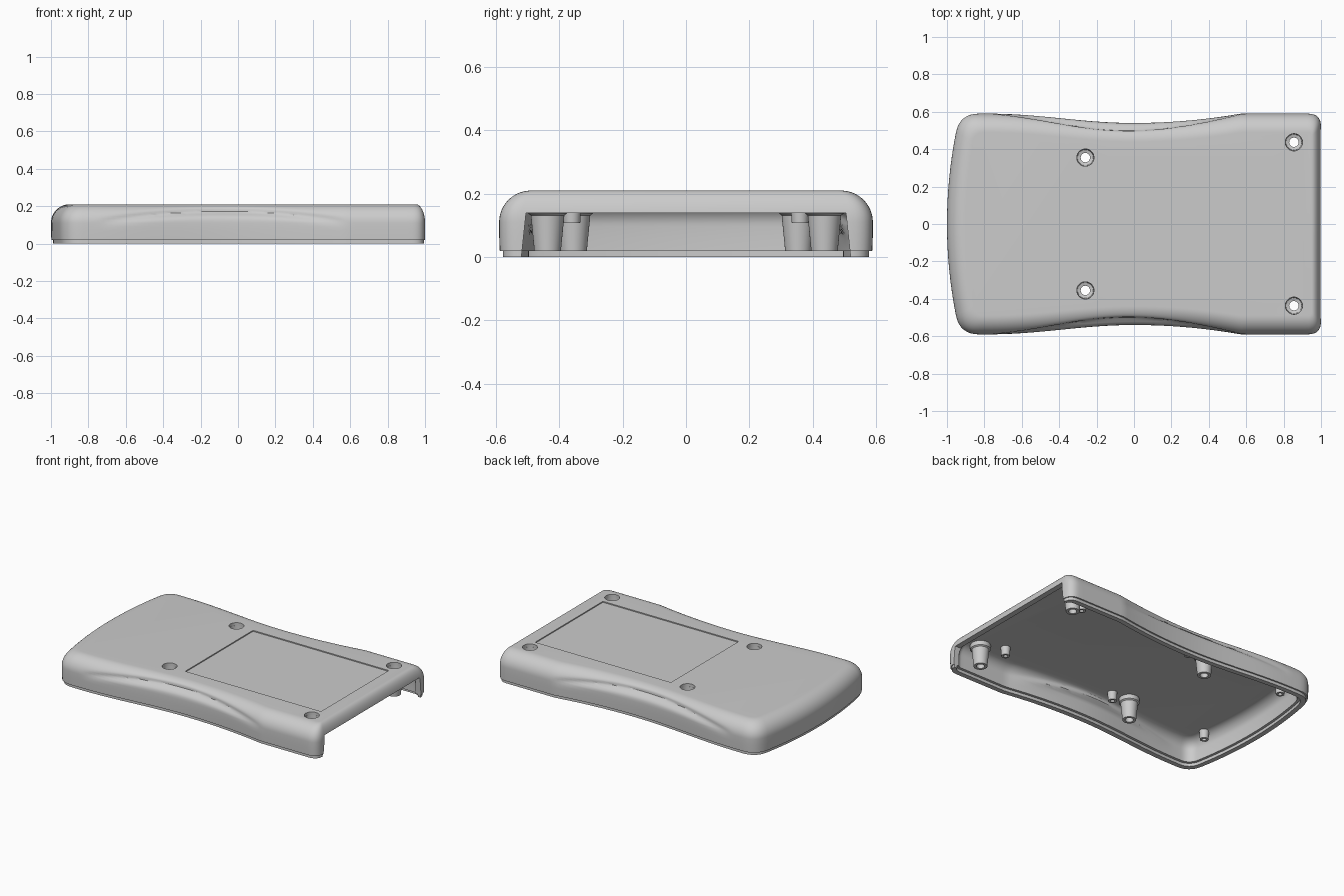
import bpy, bmesh, math

if "Cube" in bpy.data.objects:
    bpy.data.objects.remove(bpy.data.objects["Cube"])

H = 0.21            # overall height
SEG = 36


def make_object(name, bm):
    bmesh.ops.recalc_face_normals(bm, faces=bm.faces)
    me = bpy.data.meshes.new(name)
    bm.to_mesh(me)
    bm.free()
    ob = bpy.data.objects.new(name, me)
    bpy.context.collection.objects.link(ob)
    return ob


def activate(ob):
    bpy.ops.object.select_all(action='DESELECT')
    ob.select_set(True)
    bpy.context.view_layer.objects.active = ob


def half_width(x):
    # Waisted sides: smooth run-in on the left, crisp arc end on the right
    if x < 0:
        return 0.54 + 0.05 * (1 - math.cos(math.pi * min(1, -x / 0.78))) / 2
    return 0.54 + 0.05 * min(1, x / 0.57) ** 2


def bezier(a, b, c, n):
    out = []
    for i in range(n + 1):
        t = i / n
        out.append(tuple((1-t)**2*p + 2*t*(1-t)*q + t*t*r for p, q, r in zip(a, b, c)))
    return out


def outline(d, z, lift=0.0):
    """Body outline inset by d at height z, with the crescent finger grip dent."""
    w, xr = 0.59 - d, 1 - 0.5 * d
    rr, rl = max(0.015, 0.07 - d / 2), max(0.03, 0.1 - d / 2)

    def end_x(y):
        return -1 + d + 0.2 * y * y

    half = bezier((xr, w - rr), (xr, w), (xr - rr, w), 8)
    x0, x1 = xr - rr, end_x(w) + rl
    n = 64
    for i in range(1, n):
        x = x0 + (x1 - x0) * i / n
        u = (x + 0.08) / 0.66
        dent = 0.0
        if abs(u) < 1:
            crest = 0.115 + 0.055 * (1 - u * u)
            dent = 0.02 * (1 - u * u) ** 0.7 * math.exp(-2 * ((z + lift - crest) / 0.024) ** 2)
        half.append((x, half_width(x) - d - dent))
    half += bezier((x1, w), (end_x(w), w), (end_x(w - rl), w - rl), 8)
    half += [(end_x(y), y) for y in ((w - rl) * (1 - i / 8) for i in range(1, 8))]
    return half + [(end_x(0), 0)] + [(x, -y) for x, y in reversed(half)]


def loft(name, rings):
    bm = bmesh.new()
    loops = [[bm.verts.new((x, y, z)) for x, y in outline(d, z, l)] for d, z, l in rings]
    n = len(loops[0])
    for a, b in zip(loops, loops[1:]):
        for i in range(n):
            j = (i + 1) % n
            bm.faces.new((a[i], a[j], b[j], b[i]))
    bm.faces.new(loops[0])
    bm.faces.new(loops[-1])
    return make_object(name, bm)


def lathe(name, profile, x, y):
    """Closed (radius, z) profile spun around a vertical axis."""
    bm = bmesh.new()
    loops = []
    for k in range(SEG):
        a = 2 * math.pi * k / SEG
        loops.append([bm.verts.new((x + r*math.cos(a), y + r*math.sin(a), z)) for r, z in profile])
    m = len(profile)
    for k in range(SEG):
        p, q = loops[k], loops[(k + 1) % SEG]
        for i in range(m):
            j = (i + 1) % m
            bm.faces.new((p[i], p[j], q[j], q[i]))
    return make_object(name, bm)


def prism(x0, x1, y_low, y_high, z0, z1):
    """Box with different half widths at bottom and top."""
    bm = bmesh.new()
    for z, y in ((z0, y_low), (z1, y_high)):
        for p in ((x0, -y), (x1, -y), (x1, y), (x0, y)):
            bm.verts.new((*p, z))
    bmesh.ops.convex_hull(bm, input=bm.verts)
    return make_object("cutter", bm)


def cut(ob, cutter):
    cutter.hide_render = True
    mod = ob.modifiers.new("cut", 'BOOLEAN')
    mod.operation, mod.solver, mod.object = 'DIFFERENCE', 'EXACT', cutter
    activate(ob)
    bpy.ops.object.modifier_apply(modifier=mod.name)
    bpy.data.objects.remove(cutter)


def arc_rings(d0, r, z_top, lift, n=14):
    """Rounded shoulder rings from the vertical wall to the flat."""
    out = []
    for i in range(n + 1):
        a = math.pi / 2 * i / n
        out.append((d0 + r * (1 - math.cos(a)), z_top - r + r * math.sin(a), lift))
    return out


# Housing shell: outer skin down to the rim lip, then inner skin up to the ceiling
outer = [(0.012, 0, 0), (0.012, 0.02, 0), (0.002, 0.02, 0), (0, 0.07, 0), (0, 0.09, 0)]
outer += arc_rings(0, 0.1, H, 0)
inner = [(0.045, 0, 0.035), (0.045, 0.02, 0.035), (0.062, 0.02, 0.035), (0.062, 0.06, 0.035)]
inner += arc_rings(0.064, 0.07, 0.166, 0.035, 10)
shell = loft("housing_shell", outer[::-1] + inner)

# Open connector end and shallow label recess on top
cut(shell, prism(0.945, 1.1, 0.525, 0.505, -0.05, 0.14))
cut(shell, prism(-0.14, 0.87, 0.36, 0.36, H - 0.007, H + 0.1))

screws = [(x, s * y) for x, y in ((-0.26, 0.355), (0.855, 0.437)) for s in (-1, 1)]

# Screw holes through the top
for x, y in screws:
    bpy.ops.mesh.primitive_cylinder_add(vertices=SEG, radius=0.046, depth=0.2, location=(x, y, 0.23))
    cut(shell, bpy.context.object)
parts = [shell]

# Tapered screw bosses with collar, counterbore and through hole
boss = [(0.064, 0.19), (0.062, 0.138), (0.053, 0.132), (0.042, 0.02), (0.025, 0.02),
        (0.025, 0.08), (0.042, 0.085), (0.0455, 0.19)]
for i, (x, y) in enumerate(screws):
    parts.append(lathe(f"screw_boss_{i + 1}", boss, x, y))

# Small board standoffs with blind pilot holes
post = [(0.0, 0.18), (0.031, 0.18), (0.026, 0.108), (0.013, 0.108), (0.013, 0.15), (0.0, 0.15)]
for i, x in enumerate((-0.86, -0.13, 0.72)):
    for s, side in ((-1, "front"), (1, "back")):
        ob = lathe(f"standoff_{side}_{i + 1}", post, x, s * 0.36)
        bm = bmesh.new()
        bm.from_mesh(ob.data)
        bmesh.ops.remove_doubles(bm, verts=bm.verts, dist=1e-5)
        bmesh.ops.dissolve_degenerate(bm, edges=bm.edges, dist=1e-6)
        bm.to_mesh(ob.data)
        bm.free()
        parts.append(ob)

for ob in parts:
    activate(ob)
    bpy.ops.object.shade_smooth_by_angle(angle=math.radians(32))
